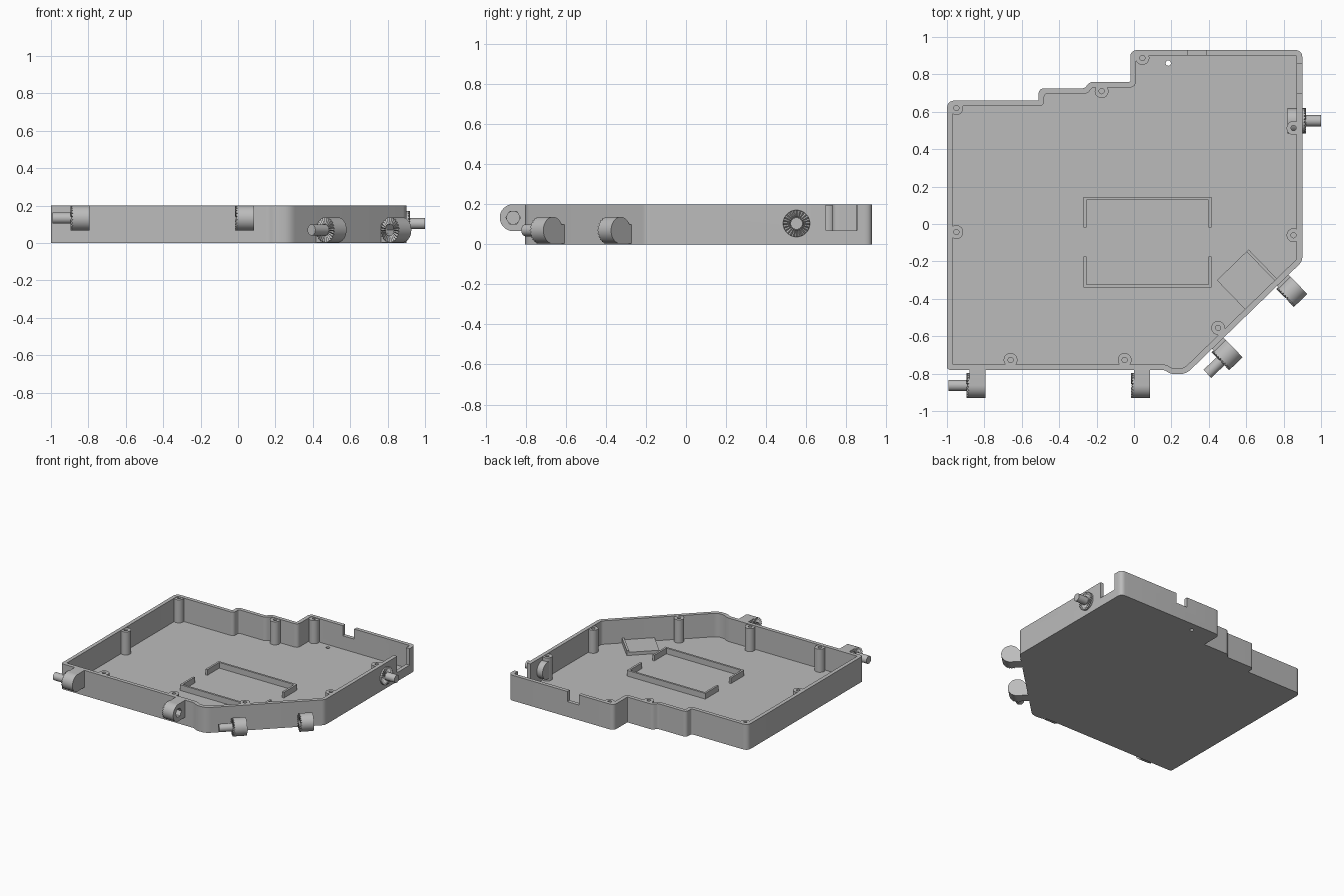
import bpy, bmesh, math
from mathutils import Matrix, Vector

cube = bpy.data.objects.get("Cube")
if cube:
    bpy.data.objects.remove(cube, do_unlink=True)

grey = bpy.data.materials.new("plain grey")
grey.use_nodes = True
grey.diffuse_color = (0.5, 0.5, 0.5, 1)
grey.node_tree.nodes["Principled BSDF"].inputs["Base Color"].default_value = (0.5, 0.5, 0.5, 1)

HEIGHT, FLOOR, WALL = 0.2, 0.015, 0.03
R, PIN_R = 0.067, 0.03


def finish(name, bm, matrix=None):
    bmesh.ops.recalc_face_normals(bm, faces=bm.faces)
    mesh = bpy.data.meshes.new(name)
    if matrix:
        bm.transform(matrix)
    bm.to_mesh(mesh)
    bm.free()
    mesh.materials.append(grey)
    obj = bpy.data.objects.new(name, mesh)
    bpy.context.collection.objects.link(obj)
    return obj


def prism(name, points, z0, z1, matrix=None):
    bm = bmesh.new()
    low = [bm.verts.new((x, y, z0)) for x, y in points]
    face = bm.faces.new(low)
    top = bmesh.ops.extrude_face_region(bm, geom=[face])["geom"]
    for v in top:
        if isinstance(v, bmesh.types.BMVert):
            v.co.z = z1
    return finish(name, bm, matrix)


def rect(x0, x1, y0, y1):
    return [(x0, y0), (x1, y0), (x1, y1), (x0, y1)]


def arc(r, start=0, end=360, n=32, cx=0, cy=0):
    steps = n if end - start >= 360 else n + 1
    angles = [math.radians(start + (end - start) * i / n) for i in range(steps)]
    return [(cx + r * math.cos(a), cy + r * math.sin(a)) for a in angles]


def cut(obj, cutter):
    mod = obj.modifiers.new("cut", 'BOOLEAN')
    mod.operation = 'DIFFERENCE'
    mod.solver = 'EXACT'
    mod.object = cutter
    bpy.context.view_layer.objects.active = obj
    bpy.ops.object.modifier_apply(modifier=mod.name)
    bpy.data.objects.remove(cutter, do_unlink=True)


def rounded(corners, inset=0.0):
    """Counter-clockwise outline with rounded corners, optionally moved inward."""
    count = len(corners)
    pts = [Vector(c[:2]) for c in corners]
    moved, radii = [], []
    for i, p in enumerate(pts):
        a = (p - pts[i - 1]).normalized()
        b = (pts[(i + 1) % count] - p).normalized()
        na, nb = Vector((-a.y, a.x)), Vector((-b.y, b.x))
        moved.append(p + (na + nb) * inset / (1 + na.dot(nb)))
        convex = a.x * b.y - a.y * b.x > 0
        radii.append(max(corners[i][2] + (-inset if convex else inset), 0.006))
    out = []
    for i, p in enumerate(moved):
        a, b = moved[i - 1] - p, moved[(i + 1) % count] - p
        turn = math.pi - a.angle(b)
        t = min(radii[i] * math.tan(turn / 2), 0.48 * a.length, 0.48 * b.length)
        s, e = p + a.normalized() * t, p + b.normalized() * t
        for k in range(9):
            f = k / 8
            q = s * (1 - f) ** 2 + p * 2 * f * (1 - f) + e * f * f
            out.append((q.x, q.y))
    return out


# Tray: stepped outline with a slanted front corner, hollowed out
OUTLINE = [(-1, -.78, .02), (.16, -.78, .05), (.2, -.803, .08), (.278, -.803, .1),
           (.9, -.2, .06), (.9, .93, .04), (-.02, .93, .04), (-.02, .76, .005),
           (-.235, .76, .04), (-.265, .725, .03), (-.51, .725, .045),
           (-.51, .66, .01), (-1, .66, .045)]
tray = prism("tray", rounded(OUTLINE), 0, HEIGHT)
cut(tray, prism("hollow", rounded(OUTLINE, WALL), FLOOR, 0.3))
cut(tray, prism("side_notch", rect(.85, .95, .7, .855), .07, .3))
cut(tray, prism("back_notch", rect(.285, .385, .88, .98), .12, .3))
cut(tray, prism("floor_hole", arc(.014, cx=.183, cy=.86), -.1, .1))

# Screw posts along the walls
POSTS = [(.045, .888), (-.173, .71), (-.95, .62), (.853, .513), (-.95, -.043),
         (.853, -.06), (-.66, -.727), (-.05, -.727), (.45, -.556)]
for i, (x, y) in enumerate(POSTS):
    post = prism(f"screw_post_{i + 1}", arc(.037, cx=x, cy=y), FLOOR - .005, HEIGHT - .003)
    cut(post, prism("screw_hole", arc(.014, n=16, cx=x, cy=y), .06, .3))

# Low retaining frame in two facing C shapes
X0, X1, T = -.27, .415, .016
for name, edge, end in (("back", .145, -.02), ("front", -.34, -.175)):
    s = -1 if edge > end else 1
    points = [(X0, end), (X0, edge), (X1, edge), (X1, end), (X1 - T, end),
              (X1 - T, edge + s * T), (X0 + T, edge + s * T), (X0 + T, end)]
    prism(f"{name}_retaining_frame", points, FLOOR - .005, FLOOR + .045)

# Slanted mounting pad beside the angled wall
along = Vector((.718, .697, 0))
outward = Vector((.697, -.718, 0))
up = Vector((0, 0, 1))


def frame(center, x, y, z):
    m = Matrix((x, y, z)).transposed().to_4x4()
    m.translation = center
    return m


pad_frame = frame(Vector((.604, -.297, 0)), outward, along, up)
prism("mounting_pad", rect(-.109, .109, -.118, .118), FLOOR - .005, FLOOR + .025, pad_frame)
prism("mounting_pad_lip", rect(-.109, .109, .102, .118), FLOOR, FLOOR + .04, pad_frame)


# Hinge parts: local x points away from the wall, y up, z along the hinge axis
def toothed_ring(name, z0, z1, matrix, n=48):
    bm = bmesh.new()
    rings = []
    for r, z, wave in ((R, z0, 0), (R, z1, .012), (.032, z1, .005), (.032, z0, 0)):
        rings.append([bm.verts.new((x, y, z - wave * (i % 2)))
                      for i, (x, y) in enumerate(arc(r, n=n))])
    for k in range(4):
        a, b = rings[k], rings[(k + 1) % 4]
        for i in range(n):
            j = (i + 1) % n
            bm.faces.new((a[i], a[j], b[j], b[i]))
    finish(name, bm, matrix)


def hinge(name, center, out, pin, low_block, through=False):
    m = frame(Vector(center), out, up, out.cross(up))
    end = 155 if low_block else 90
    top = R * math.sin(math.radians(end))
    profile = arc(R, -90, end, 28) + [(-.092, top), (-.092, -R)]
    body = prism(name + "_knuckle", profile, -.05, .035, m)
    toothed_ring(name + "_teeth", .034, .05, m)
    if pin:
        prism(name + "_pin", arc(PIN_R, n=24), .02, .147, m)
    else:
        depth = -.1 if through else -.03
        cut(body, prism("socket", arc(.036, n=6), depth, .1, m))


front = Vector((0, -1, 0))
hinge("front_pin_hinge", (-.845, -.863, .133), front, True, False)
hinge("front_socket_hinge", (.035, -.863, .133), front, False, False, True)
hinge("angled_pin_hinge", (.498, -.699, .07), outward, True, True)
hinge("angled_socket_hinge", (.844, -.361, .07), outward, False, True)

# Round pivot set through the right-hand wall
pivot = frame(Vector((.87, .552, .104)), Vector((0, 1, 0)), up, Vector((1, 0, 0)))
prism("side_pivot", arc(R), -.05, .035, pivot)
toothed_ring("side_pivot_teeth", .034, .05, pivot)
prism("side_pivot_pin", arc(PIN_R, n=24), .02, .13, pivot)

# Smooth rounded faces, keep hard edges
for obj in bpy.context.scene.objects:
    if obj.type == 'MESH' and obj.data.materials and obj.data.materials[0] == grey:
        bpy.ops.object.select_all(action='DESELECT')
        obj.select_set(True)
        bpy.context.view_layer.objects.active = obj
        bpy.ops.object.shade_smooth_by_angle(angle=math.radians(25))
